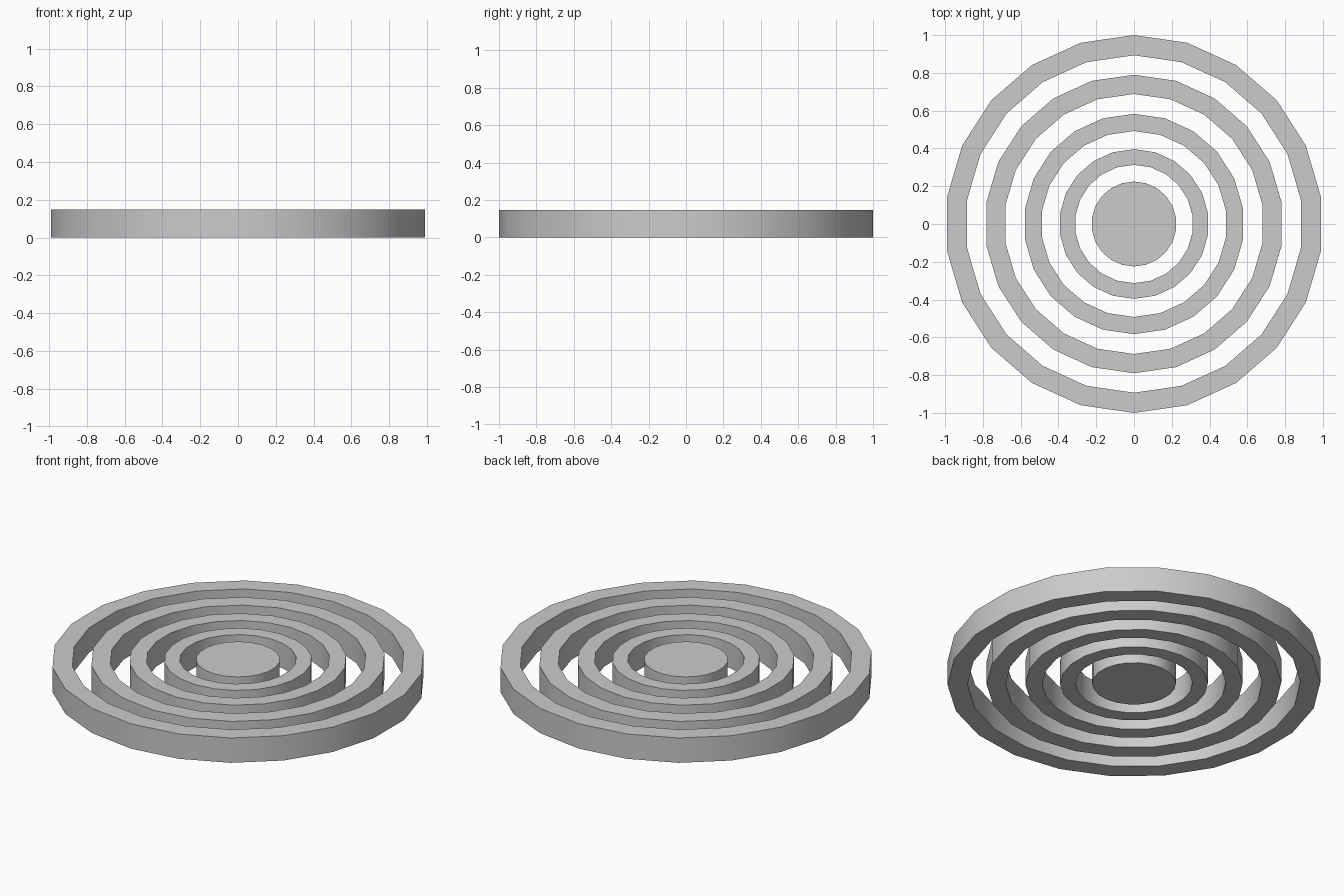
import bpy, bmesh, math

if "Cube" in bpy.data.objects:
    bpy.data.objects.remove(bpy.data.objects["Cube"])

SIDES = 22
HEIGHT = 0.147


def finish(name, bm):
    bmesh.ops.recalc_face_normals(bm, faces=bm.faces)
    mesh = bpy.data.meshes.new(name)
    bm.to_mesh(mesh)
    bm.free()
    obj = bpy.data.objects.new(name, mesh)
    bpy.context.collection.objects.link(obj)
    bpy.ops.object.select_all(action='DESELECT')
    obj.select_set(True)
    bpy.context.view_layer.objects.active = obj
    bpy.ops.object.shade_smooth_by_angle(angle=math.radians(30))
    return obj


def loop(bm, r, z):
    # one corner points straight along +y
    step = 2 * math.pi / SIDES
    return [bm.verts.new((r * math.sin(i * step), r * math.cos(i * step), z))
            for i in range(SIDES)]


def ring(name, outer, inner):
    bm = bmesh.new()
    loops = [loop(bm, outer, 0), loop(bm, outer, HEIGHT),
             loop(bm, inner, HEIGHT), loop(bm, inner, 0)]
    for k in range(4):
        a, b = loops[k], loops[(k + 1) % 4]
        for i in range(SIDES):
            j = (i + 1) % SIDES
            bm.faces.new((a[i], a[j], b[j], b[i]))
    return finish(name, bm)


def disc(name, r):
    bm = bmesh.new()
    low, high = loop(bm, r, 0), loop(bm, r, HEIGHT)
    bm.faces.new(low)
    bm.faces.new(high)
    for i in range(SIDES):
        j = (i + 1) % SIDES
        bm.faces.new((low[i], low[j], high[j], high[i]))
    return finish(name, bm)


# concentric rings, outside to inside
radii = [(1.0, 0.893), (0.79, 0.688), (0.583, 0.492), (0.396, 0.313)]
for n, (outer, inner) in enumerate(radii, 1):
    ring(f"ring_{n}", outer, inner)

# solid centre
disc("centre_disc", 0.225)
